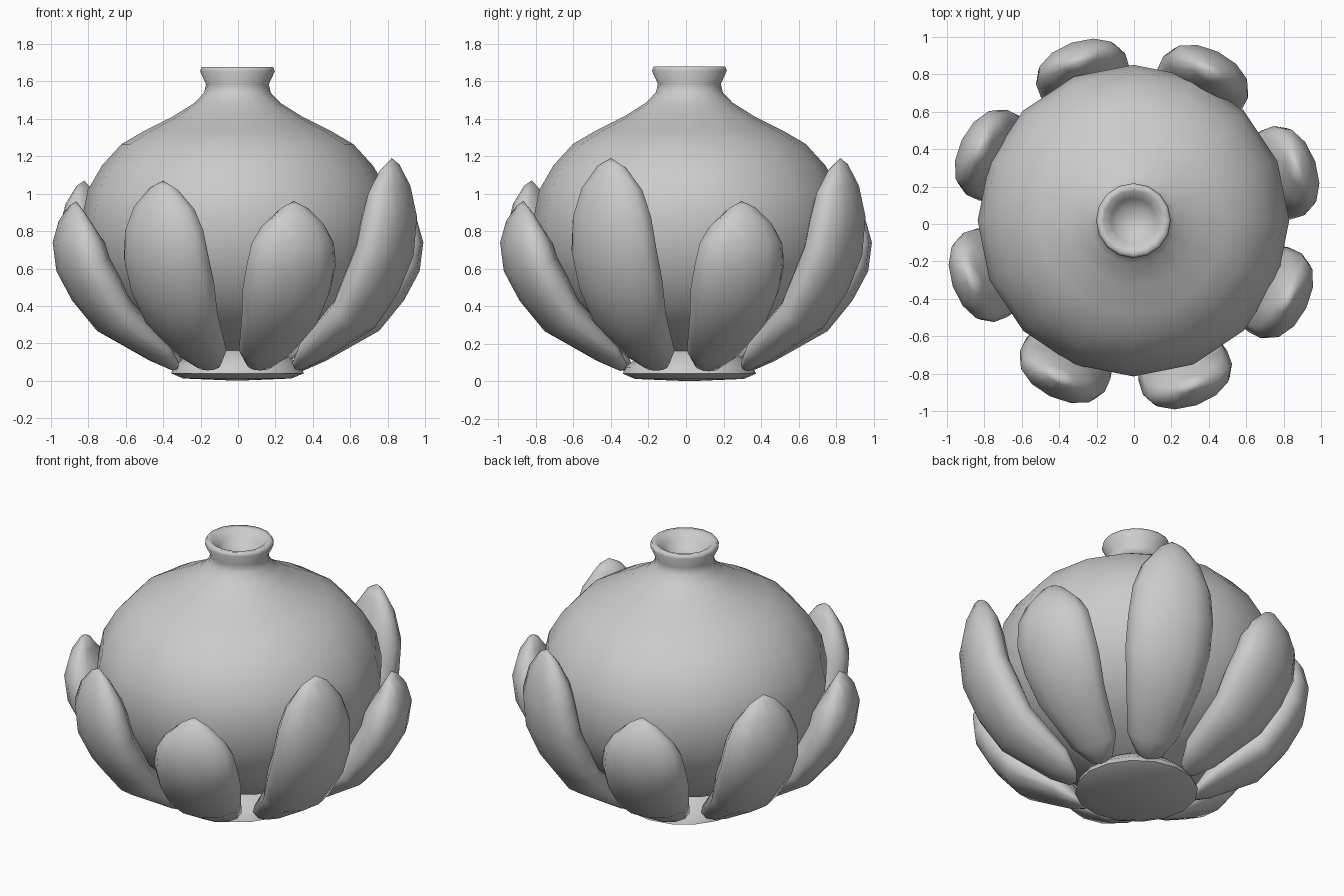
import bpy, bmesh, math
from mathutils import Vector

if "Cube" in bpy.data.objects:
    bpy.data.objects.remove(bpy.data.objects["Cube"])

clay = bpy.data.materials.new("grey clay")
clay.use_nodes = True
clay.diffuse_color = (0.6, 0.6, 0.6, 1)
clay.node_tree.nodes["Principled BSDF"].inputs["Base Color"].default_value = (0.6, 0.6, 0.6, 1)


def finish(bm, name, angle):
    """Turn a bmesh into a smooth shaded object."""
    bmesh.ops.remove_doubles(bm, verts=bm.verts, dist=0.0005)
    bmesh.ops.recalc_face_normals(bm, faces=bm.faces)
    mesh = bpy.data.meshes.new(name)
    bm.to_mesh(mesh)
    bm.free()
    mesh.materials.append(clay)
    obj = bpy.data.objects.new(name, mesh)
    bpy.context.collection.objects.link(obj)
    bpy.ops.object.select_all(action='DESELECT')
    bpy.context.view_layer.objects.active = obj
    obj.select_set(True)
    bpy.ops.object.shade_smooth_by_angle(angle=math.radians(angle))
    return obj


def loft(rings, name, angle):
    """Skin a list of closed rings with quads."""
    bm = bmesh.new()
    loops = [[bm.verts.new(p) for p in ring] for ring in rings]
    n = len(loops[0])
    for a, b in zip(loops, loops[1:]):
        for i in range(n):
            j = (i + 1) % n
            bm.faces.new((a[i], a[j], b[j], b[i]))
    return finish(bm, name, angle)


def lathe(profile, name, angle=50, sides=16):
    turns = [2 * math.pi * i / sides for i in range(sides)]
    rings = [[(r * math.cos(t), r * math.sin(t), z) for t in turns] for r, z in profile]
    obj = loft(rings, name, angle)
    obj.location = (-0.003, 0.018, 0)
    return obj


# Round pot with a narrow neck and a shallow mouth
lathe([(0, 0.1), (0.24, 0.17), (0.5, 0.28), (0.7, 0.45), (0.805, 0.66), (0.833, 0.86),
       (0.8, 1.02), (0.725, 1.15), (0.62, 1.265), (0.5, 1.335), (0.35, 1.41), (0.23, 1.485),
       (0.178, 1.54), (0.168, 1.585), (0.2, 1.655), (0.19, 1.678), (0.16, 1.672),
       (0.12, 1.63), (0.085, 1.59), (0, 1.575)], "pot_body", 80)

# Low foot under the pot
lathe([(0, 0), (0.29, 0.012), (0.355, 0.04), (0.34, 0.075), (0.25, 0.15), (0, 0.22)], "foot")

# Petal stations: radius and height of the outer ridge, half width, half thickness
STATIONS = [(0.34, 0.06, 0, 0), (0.37, 0.055, 0.075, 0.03), (0.48, 0.1, 0.15, 0.07),
            (0.77, 0.255, 0.22, 0.115), (0.91, 0.42, 0.25, 0.13), (1.0, 0.58, 0.252, 0.13),
            (1.025, 0.74, 0.232, 0.125), (0.995, 0.86, 0.18, 0.1), (0.945, 0.94, 0.085, 0.05),
            (0.915, 0.96, 0, 0)]


def petal(name, degrees, height, sides=12):
    stretch = height / 0.96 - 1
    ridge = [Vector((r, z * (1 + stretch * z / 0.96))) for r, z, w, d in STATIONS]
    turn = math.radians(degrees)
    out = Vector((math.cos(turn), math.sin(turn), 0))
    side = Vector((-out.y, out.x, 0))
    rings = []
    for i, (r, z, w, d) in enumerate(STATIONS):
        along = (ridge[min(i + 1, len(ridge) - 1)] - ridge[max(i - 1, 0)]).normalized()
        normal = out * along.y - Vector((0, 0, along.x))
        centre = out * ridge[i].x + Vector((0, 0, ridge[i].y)) - normal * d
        ring = []
        for k in range(sides):
            t = 2 * math.pi * k / sides
            ring.append(centre + side * (w * math.cos(t)) + normal * (d * math.sin(t)))
        rings.append(ring)
    return loft(rings, name, 80)


# Tall petals, then the shorter ones between them
for i, height in enumerate((1.07, 1.19, 1.19, 1.07)):
    petal(f"tall_petal_{i + 1}", -116 + 90 * i, height)
    petal(f"short_petal_{i + 1}", -71 + 90 * i, 0.96)
